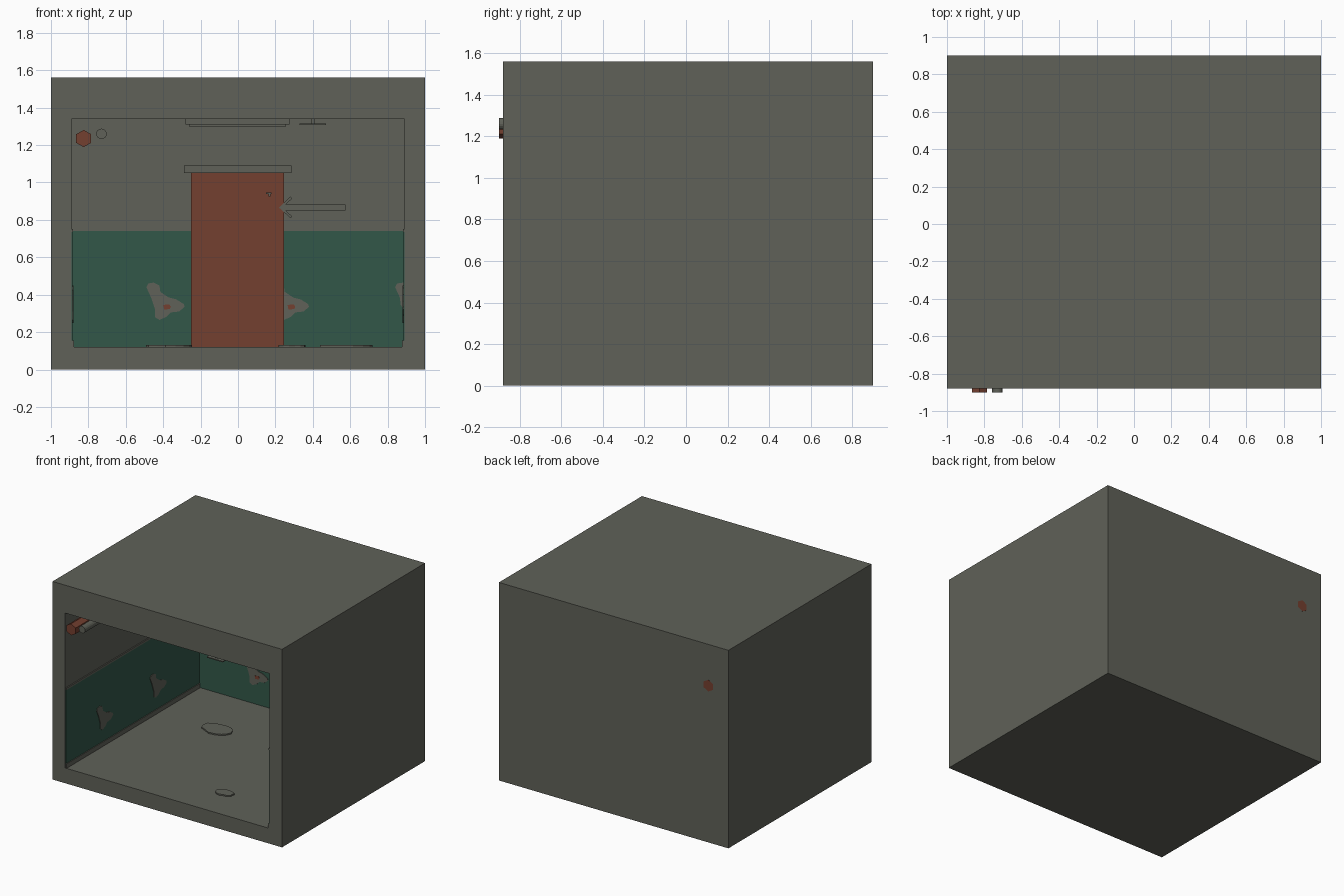
import bpy, bmesh, math, random
from mathutils import Vector, Matrix

if "Cube" in bpy.data.objects:
    bpy.data.objects.remove(bpy.data.objects["Cube"])

random.seed(4)

def material(name, rgb):
    m = bpy.data.materials.new(name)
    m.diffuse_color = (*rgb, 1)
    m.use_nodes = True
    m.node_tree.nodes["Principled BSDF"].inputs["Base Color"].default_value = m.diffuse_color
    return m

GREY = material("concrete grey", (0.115, 0.12, 0.098))
GREEN = material("wall green", (0.032, 0.096, 0.066))
RED = material("rust red", (0.174, 0.05, 0.029))

# Inner room limits
X, Z0, Z1, FRONT, BACK = 0.89, 0.12, 1.34, -0.88, 0.79

def finish(bm, name, mat):
    bmesh.ops.recalc_face_normals(bm, faces=bm.faces)
    me = bpy.data.meshes.new(name)
    bm.to_mesh(me)
    bm.free()
    ob = bpy.data.objects.new(name, me)
    me.materials.append(mat)
    bpy.context.collection.objects.link(ob)
    return ob

def box(name, mat, x0, x1, y0, y1, z0, z1):
    bm = bmesh.new()
    bmesh.ops.create_cube(bm, size=1)
    for v in bm.verts:
        v.co = Vector(((x0 + x1) / 2 + v.co.x * (x1 - x0),
                       (y0 + y1) / 2 + v.co.y * (y1 - y0),
                       (z0 + z1) / 2 + v.co.z * (z1 - z0)))
    return finish(bm, name, mat)

def plate(name, mat, pts, place, depth):
    """Extrude a flat outline; place maps (u, v, d) to room coordinates."""
    bm = bmesh.new()
    f = bm.faces.new([bm.verts.new((u, v, 0)) for u, v in pts])
    ext = bmesh.ops.extrude_face_region(bm, geom=[f])
    for v in ext["geom"]:
        if isinstance(v, bmesh.types.BMVert):
            v.co.z += depth
    for v in bm.verts:
        v.co = place(*v.co)
    return finish(bm, name, mat)

def pipe(name, mat, x, z, r, sides, y0, y1):
    bm = bmesh.new()
    bmesh.ops.create_cone(bm, cap_ends=True, segments=sides, radius1=r, radius2=r, depth=y1 - y0,
                          matrix=Matrix.Translation((x, (y0 + y1) / 2, z)) @ Matrix.Rotation(math.pi / 2, 4, 'X'))
    return finish(bm, name, mat)

# Room shell: solid block with the front face inset and pushed inward
bm = bmesh.new()
bmesh.ops.create_cube(bm, size=1)
for v in bm.verts:
    v.co = Vector((v.co.x * 2, 0.01 + v.co.y * 1.78, 0.78 + v.co.z * 1.56))
face = min(bm.faces, key=lambda f: f.calc_center_median().y)
bmesh.ops.inset_region(bm, faces=[face], thickness=0.1)
for v in face.verts:
    v.co = Vector((math.copysign(X, v.co.x), FRONT, Z0 if v.co.z < 0.78 else Z1))
ext = bmesh.ops.extrude_face_region(bm, geom=[face])
for v in ext["geom"]:
    if isinstance(v, bmesh.types.BMVert):
        v.co.y = BACK
if face.is_valid:
    bmesh.ops.delete(bm, geom=[face], context='FACES_ONLY')
finish(bm, "room_shell", GREY)

# Green wainscot, rails and skirting
box("back_wainscot", GREEN, -X, X, BACK - 0.006, BACK, Z0, 0.74)
for s, side in ((-1, "left"), (1, "right")):
    def span(a, b):
        return sorted((s * a, s * b))
    box(side + "_wainscot", GREEN, *span(0.884, X), FRONT + 0.001, BACK, 0.155, 0.735)
    box(side + "_rail", GREY, *span(0.881, X), FRONT + 0.001, BACK, 0.735, 0.75)
    box(side + "_skirting", GREY, *span(0.878, X), FRONT + 0.001, BACK, Z0, 0.155)

# Peeled paint patches, repeating every 0.67 along each wall
patch = [(-.10, .075), (-.09, .095), (-.06, .1), (-.03, .085), (-.025, .05), (.02, .02), (.06, .01), (.1, -.015),
         (.105, -.03), (.075, -.055), (.03, -.06), (.005, -.085), (-.03, -.1), (-.055, -.085), (-.055, -.04), (-.075, .02)]
core = [(-.005, -.02), (0, -.044), (.03, -.042), (.036, -.03), (.028, -.016)]
def back_wall(u, v, d):
    return Vector((u, BACK - 0.006 - d, v))
for i, cx in enumerate((-0.39, 0.275, 0.945)):
    pts = [(min(cx + u, X - 0.006), 0.365 + v) for u, v in patch]
    if i == 2:  # last patch is cut off by the corner
        pts = [(0.84, 0.44), (0.85, 0.46), (0.884, 0.465), (0.884, 0.325), (0.87, 0.345), (0.865, 0.385)]
    plate("back_patch", GREY, pts, back_wall, 0.004)
    if i < 2:
        plate("back_patch_core", RED, [(cx - 0.005 + u, 0.365 + v) for u, v in core], back_wall, 0.006)
for s in (-1, 1):
    for cy in (-0.40, 0.265):
        plate("side_patch", GREY, [(cy + u, 0.35 + v) for u, v in patch],
              lambda u, v, d, s=s: Vector((s * (0.884 - d), -s * u if s > 0 else u, v)), 0.004)

# Door with lintel and handle
box("door", RED, -0.25, 0.245, BACK - 0.03, BACK, Z0, 1.05)
box("door_lintel", GREY, -0.29, 0.285, BACK - 0.05, BACK, 1.05, 1.09)
box("door_handle", GREY, 0.15, 0.18, BACK - 0.05, BACK - 0.03, 0.938, 0.946)
box("door_handle_stem", GREY, 0.163, 0.173, BACK - 0.045, BACK - 0.03, 0.925, 0.938)

# Wall arrow pointing at the door
arrow = [(.22, .865), (.28, .925), (.29, .915), (.255, .882), (.575, .882),
         (.575, .85), (.255, .85), (.29, .818), (.28, .81)]
plate("arrow_sign", GREY, arrow, lambda u, v, d: Vector((u, BACK - 0.03 - d, v)), 0.008)

# Pipes under the ceiling
pipe("hex_pipe", RED, -0.825, 1.235, 0.046, 6, -0.9, 0.901)
pipe("thin_pipe", GREY, -0.73, 1.26, 0.028, 16, -0.9, BACK)

# Ceiling lamp and small ceiling fitting
box("lamp_base", GREY, -0.28, 0.275, -0.1, 0.1, 1.31, Z1)
box("lamp_cover", GREY, -0.26, 0.255, -0.08, 0.08, 1.297, 1.31)
box("ceiling_fitting", GREY, 0.33, 0.47, -0.86, -0.80, 1.308, 1.316)
box("fitting_stem", GREY, 0.39, 0.41, -0.84, -0.82, 1.316, Z1)

# Flat debris on the floor
for cx, cy, rx, ry in ((-0.36, 0.27, 0.14, 0.1), (0.29, -0.58, 0.08, 0.05), (0.58, 0.25, 0.16, 0.1)):
    pts = []
    for i in range(14):
        a = math.tau * i / 14
        k = random.uniform(0.75, 1)
        pts.append((cx + rx * k * math.cos(a), cy + ry * k * math.sin(a)))
    plate("floor_debris", GREY, pts, lambda u, v, d: Vector((u, v, Z0 + d)), 0.01)
